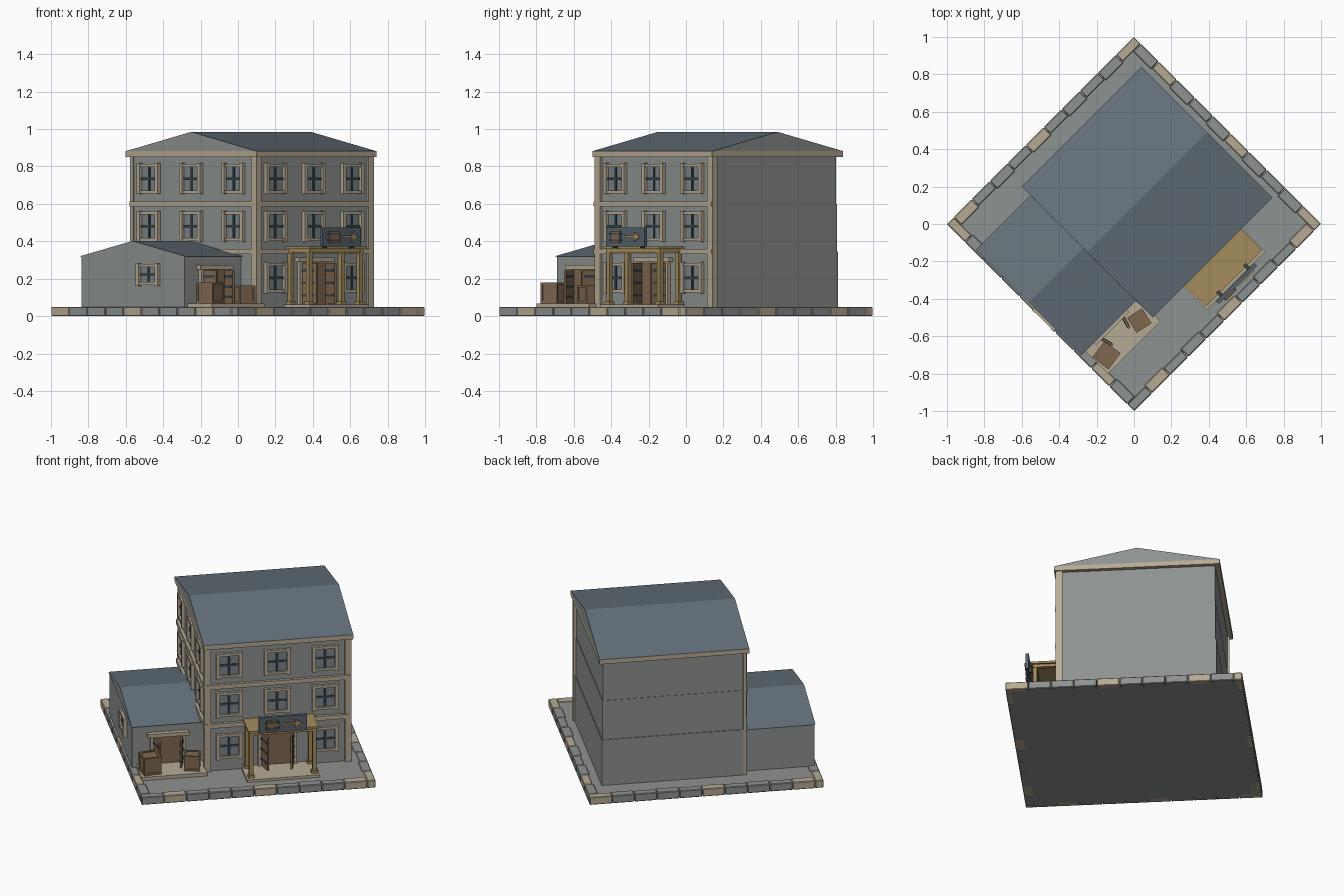
import bpy, bmesh, math
from mathutils import Matrix, Vector

if "Cube" in bpy.data.objects:
    bpy.data.objects.remove(bpy.data.objects["Cube"])

# Everything is laid out square to the axes, then turned 45 degrees
TURN = Matrix.Rotation(math.radians(45), 4, 'Z')


def colour(name, hexa):
    m = bpy.data.materials.new(name)
    rgb = [int(hexa[i:i + 2], 16) / 255 for i in (0, 2, 4)]
    m.diffuse_color = [((c + 0.055) / 1.055) ** 2.4 for c in rgb] + [1]
    m.use_nodes = True
    m.node_tree.nodes["Principled BSDF"].inputs["Base Color"].default_value = m.diffuse_color
    return m


STONE, CREAM, SLATE, GOLD, WOOD, DARK, GLASS, BOARD = range(8)
MATS = [colour('stone grey', '8D9290'), colour('cream trim', 'B6AA94'),
        colour('roof slate', '66727B'), colour('golden wood', 'A48C5C'),
        colour('brown wood', '806850'), colour('dark iron', '3C464D'),
        colour('window glass', '7B868A'), colour('sign slate', '56636D')]


def finish(name, bm):
    bmesh.ops.recalc_face_normals(bm, faces=bm.faces)
    me = bpy.data.meshes.new(name)
    bm.transform(TURN)
    bm.to_mesh(me)
    bm.free()
    for m in MATS:
        me.materials.append(m)
    ob = bpy.data.objects.new(name, me)
    bpy.context.collection.objects.link(ob)
    return ob


def build(name, boxes, frame=Matrix()):
    """One object from boxes (x0, x1, y0, y1, z0, z1, material)."""
    bm = bmesh.new()
    for x0, x1, y0, y1, z0, z1, mat in boxes:
        mtx = (frame @ Matrix.Translation(((x0 + x1) / 2, (y0 + y1) / 2, (z0 + z1) / 2))
               @ Matrix.Diagonal((x1 - x0, y1 - y0, z1 - z0, 1)))
        new = bmesh.ops.create_cube(bm, size=1, matrix=mtx)['verts']
        for f in {f for v in new for f in v.link_faces}:
            f.material_index = mat
    return finish(name, bm)


def gable_roof(name, x0, x1, y0, y1, z0, z1):
    """Prism with slate slopes and stone gable ends."""
    bm = bmesh.new()
    ym = (y0 + y1) / 2
    a, b = [[bm.verts.new(p) for p in ((x, y0, z0), (x, y1, z0), (x, ym, z1))] for x in (x0, x1)]
    for f in (a, b):
        bm.faces.new(f)
    for i in range(3):
        j = (i + 1) % 3
        f = bm.faces.new((a[i], a[j], b[j], b[i]))
        f.material_index = SLATE if i else CREAM
    finish(name, bm)


def at(x, y, deg=0, z=0):
    return Matrix.Translation((x, y, z)) @ Matrix.Rotation(math.radians(deg), 4, 'Z')


# Ground slab and kerb stones around it
S, W = 0.707, 0.05
build('ground', [(-S + .03, S - .03, -S + .03, S - .03, 0, .046, STONE)])
tans = [(1, 5, 9), (0, 4, 8), (0, 5, 9), (0, 4, 8)]
cell = (2 * S - W) / 10
for k in range(4):
    kerb = []
    for i in range(10):
        x = -S + i * cell
        w = W + (.008 if i % 2 else 0)
        kerb.append((x + .001, x + cell - .001, -S, -S + w, 0, .05,
                     CREAM if i in tans[k] else STONE))
    ob = build('kerb_stones', kerb, Matrix.Rotation(k * math.pi / 2, 4, 'Z'))
    bev = ob.modifiers.new('worn edge', 'BEVEL')
    bev.width = .004

# Main house walls, bands, corner posts and roof
X0, X1, Y0, Y1 = -.262, .60, -.40, .54
build('main_walls', [(X0, X1 + .005, Y0, Y1 + .005, .04, .345, STONE),
                     (X0, X1, Y0, Y1, .345, .60, STONE),
                     (X0, X1 - .003, Y0, Y1 - .003, .60, .86, STONE)])
trim = [(-.283, .622, -.424, .566, .852, .882, CREAM)]
for z in (.345, .60):
    trim += [(X0 - .018, X1 + .012, Y0 - .018, Y0 + .01, z - .014, z + .014, CREAM),
             (X0 - .018, X0 + .01, Y0, Y1, z - .014, z + .014, CREAM)]
build('cream_bands', trim)
build('corner_posts', [(X0 - .014, X0 + .026, Y0 - .014, Y0 + .026, .045, .86, CREAM),
                       (X1 - .026, X1 + .014, Y0 - .014, Y0 + .026, .045, .86, CREAM),
                       (X0 - .008, X0 + .012, Y1 - .015, Y1 + .008, .045, .86, CREAM)])
gable_roof('main_roof', -.283, .622, -.424, .566, .882, .985)

# Side annex
build('annex_walls', [(-.69, X0, -.285, .492, .04, .32, STONE)])
gable_roof('annex_roof', -.695, X0, -.297, .50, .32, .402)


# Windows: glass plate, cross bars, cream frame; outward is -y
def window(frame, w=.135, h=.15):
    a, b, t = w / 2, h / 2, .018
    build('window', [(-a, a, -.004, .004, -b, b, GLASS),
                     (-.006, .006, -.01, .002, -b, b, DARK),
                     (-a, a, -.01, .002, -.006, .006, DARK),
                     (-a - .012, -a + t - .008, -.022, .004, -b - .008, b + .008, CREAM),
                     (a - t + .008, a + .012, -.022, .004, -b - .008, b + .008, CREAM),
                     (-a, a, -.017, .004, b - t + .006, b + .004, CREAM),
                     (-a, a, -.017, .004, -b - .004, -b + t - .006, CREAM)], frame)


for z in (.205, .48, .735):
    for i in (-1, 0, 1):
        if z > .3 or i:
            window(at(.165 + .29 * i, Y0, 0, z))
        if z > .3:
            window(at(X0, .083 + .32 * i, -90, z))
window(at(-.69, -.02, -90, .222), .14, .105)


# Double doors standing open
def doorway(frame, half, top, swing):
    build('door_frame', [(-half, half, -.004, .004, .06, top, WOOD),
                         (-half - .022, -half, -.02, .004, .06, top, CREAM),
                         (half, half + .022, -.02, .004, .06, top, CREAM),
                         (-half - .04, half + .04, -.03, .004, top, top + .024, CREAM)], frame)
    for s in (-1, 1):
        leaf = [(0, half, -.006, .006, .068, top - .006, WOOD)]
        for k in (.2, .5, .8):
            z = .068 + (top - .07) * k
            leaf.append((.004, half - .01, -.009, .009, z - .007, z + .007, DARK))
        ang = -swing if s < 0 else 180 + swing
        build('door_leaf', leaf, frame @ at(s * half, -.01, ang))


doorway(at(.165, Y0), .095, .29, 75)
doorway(at(-.475, -.285), .085, .25, 75)

# Steps
build('steps', [(-.05, .39, -.60, Y0, .04, .062, CREAM),
                (-.665, -.268, -.467, -.28, .04, .068, CREAM)])

# Porch canopy on four posts
porch = [(-.04, .385, -.585, Y0, .358, .372, GOLD),
         (-.03, .375, -.572, -.548, .338, .358, GOLD)]
for x in (-.02, .362):
    porch.append((x - .011, x + .011, -.575, Y0, .34, .358, GOLD))
    for y in (-.558, -.42):
        porch += [(x - .012, x + .012, y - .012, y + .012, .06, .345, GOLD),
                  (x - .019, x + .019, y - .019, y + .019, .06, .078, GOLD)]
build('porch', porch)

# Hanging board with a cask and an arrow pointer
build('sign_board', [(.018, .308, -.622, -.602, .372, .474, BOARD),
                     (.05, .07, -.604, -.57, .365, .40, DARK),
                     (.255, .275, -.604, -.57, .365, .40, DARK)])
build('sign_cask', [(.062, .132, -.634, -.62, .392, .454, WOOD),
                    (.056, .138, -.637, -.62, .402, .409, DARK),
                    (.056, .138, -.637, -.62, .437, .444, DARK)])
build('sign_arrow', [(.162, .245, -.63, -.62, .418, .43, GOLD)])
bm = bmesh.new()
tip = [bm.verts.new((x, -.63, z)) for x, z in ((.235, .398), (.28, .424), (.235, .45))]
face = bm.faces.new(tip)
out = bmesh.ops.extrude_face_region(bm, geom=[face])['geom']
bmesh.ops.translate(bm, vec=Vector((0, .01, 0)),
                    verts=[g for g in out if isinstance(g, bmesh.types.BMVert)])
for f in bm.faces:
    f.material_index = GOLD
finish('sign_arrow_tip', bm)


# Wooden crates with raised edge battens
def crate(frame, s, h):
    a, t = s / 2, .012
    parts = [(-a + .005, a - .005, -a + .005, a - .005, 0, h - .005, WOOD)]
    for i in (-1, 1):
        for j in (-1, 1):
            x, y = i * (a - t / 2), j * (a - t / 2)
            parts.append((x - t / 2, x + t / 2, y - t / 2, y + t / 2, 0, h, WOOD))
        e = i * (a - t / 2)
        for z in (0, h - t):
            parts += [(-a, a, e - t / 2, e + t / 2, z, z + t, WOOD),
                      (e - t / 2, e + t / 2, -a, a, z, z + t, WOOD)]
    build('crate', parts, frame)


crate(at(-.60, -.392, 8, .068), .108, .112)
crate(at(-.345, -.385, -12, .068), .095, .096)
